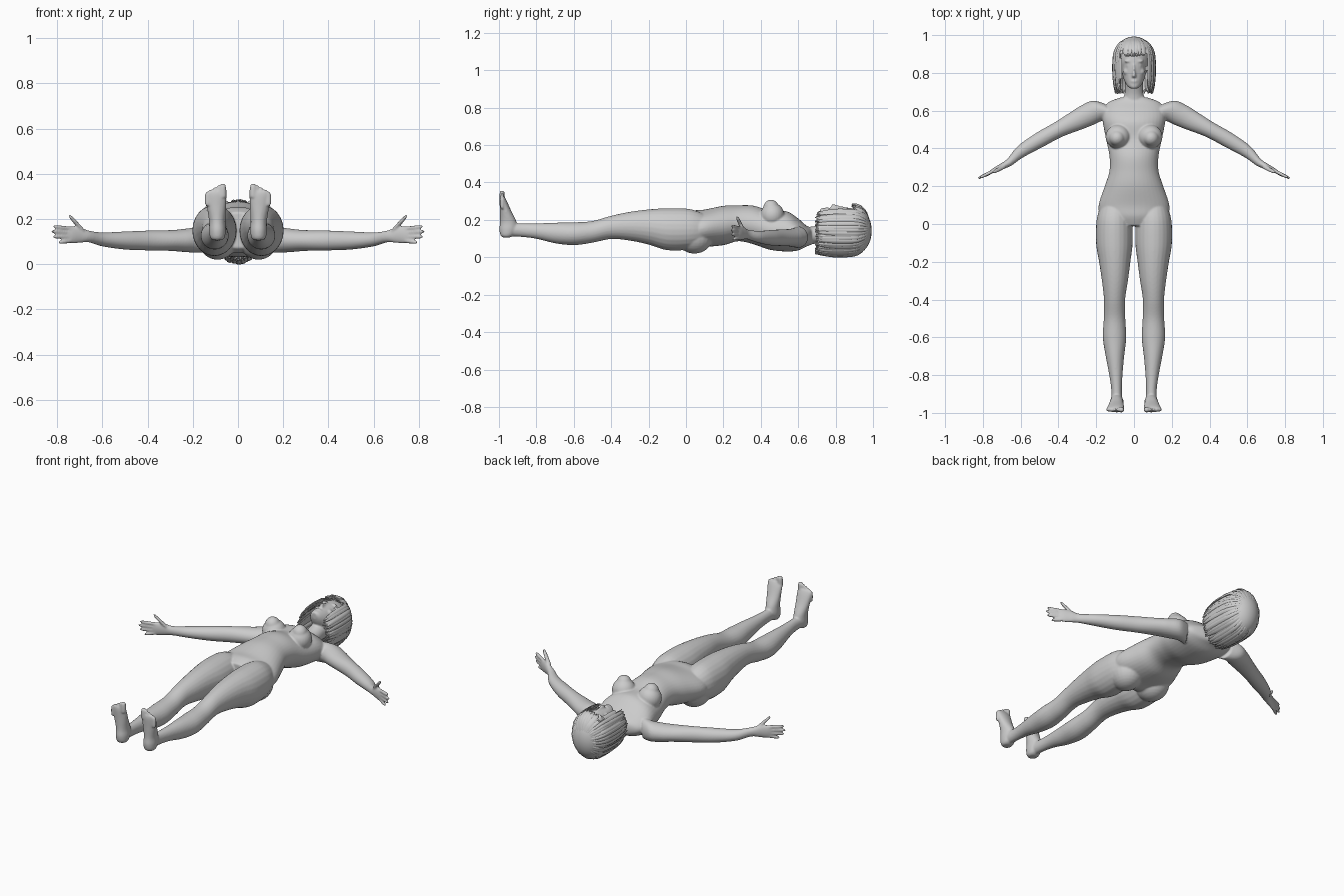
import bpy, bmesh, math, random
from mathutils import Vector, Matrix

random.seed(4)
if "Cube" in bpy.data.objects:
    bpy.data.objects.remove(bpy.data.objects["Cube"], do_unlink=True)

X, Y, Z = Vector((1, 0, 0)), Vector((0, 1, 0)), Vector((0, 0, 1))
ACROSS_ARM = Vector((.48, .88, 0))

grey = bpy.data.materials.new("plain grey")
grey.use_nodes = True
grey.diffuse_color = (.6, .6, .6, 1)
grey.node_tree.nodes["Principled BSDF"].inputs["Base Color"].default_value = (.6, .6, .6, 1)


def spline(rows, steps):
    """Catmull-Rom interpolation through rows of numbers."""
    rows = [Vector(r) for r in rows]
    pts = [rows[0]] + rows + [rows[-1]]
    out = []
    for p, a, b, n in zip(pts, pts[1:], pts[2:], pts[3:]):
        for i in range(steps):
            t = i / steps
            out.append(a + (b - p) * t / 2 + (p * 2 - a * 5 + b * 4 - n) * t * t / 2
                       + (a * 3 - p - b * 3 + n) * t ** 3 / 2)
    return out + [rows[-1]]


def loft(bm, rows, u=X, v=Z, sides=24, steps=5):
    """Closed tube through oval sections: x, y, z, half size along u, along v."""
    rings = []
    for r in spline(rows, steps):
        c = Vector(r[:3])
        rings.append([bm.verts.new(c + u * r[3] * math.cos(k * math.tau / sides)
                                   + v * r[4] * math.sin(k * math.tau / sides))
                      for k in range(sides)])
    for a, b in zip(rings, rings[1:]):
        for k in range(sides):
            j = (k + 1) % sides
            bm.faces.new((a[k], a[j], b[j], b[k]))
    bm.faces.new(rings[0][::-1])
    bm.faces.new(rings[-1])


def ball(bm, centre, size):
    m = Matrix.Translation(centre) @ Matrix.Diagonal((*size, 1))
    bmesh.ops.create_uvsphere(bm, u_segments=24, v_segments=16, radius=1, matrix=m)


def digit(bm, base, tip, r, u, v):
    """Finger or toe with a rounded tip."""
    a, b = Vector(base), Vector(tip)
    rows = [(*a.lerp(b, t), r * k, r * k) for t, k in
            ((0, 1), (.45, 1.05), (.8, .95), (.94, .7), (1, .3))]
    loft(bm, rows, u, v, 12, 4)


def finish(bm, name):
    bmesh.ops.recalc_face_normals(bm, faces=bm.faces)
    mesh = bpy.data.meshes.new(name)
    bm.to_mesh(mesh)
    bm.free()
    ob = bpy.data.objects.new(name, mesh)
    bpy.context.collection.objects.link(ob)
    mesh.materials.append(grey)
    bpy.ops.object.select_all(action='DESELECT')
    ob.select_set(True)
    bpy.context.view_layer.objects.active = ob
    return ob


body = bmesh.new()

# Torso and neck
loft(body, [(0, -.01, .15, .12, .08), (0, .04, .15, .175, .1), (0, .1, .155, .187, .1),
            (0, .2, .17, .155, .105), (0, .28, .182, .13, .096), (0, .36, .173, .13, .103),
            (0, .45, .145, .148, .105), (0, .54, .138, .165, .107), (0, .6, .122, .165, .085),
            (0, .645, .113, .135, .055), (0, .67, .112, .07, .045)], sides=40)
loft(body, [(0, .62, .112, .075, .05), (0, .68, .118, .052, .047),
            (0, .73, .128, .047, .05), (0, .79, .14, .048, .055)])

# Head, jaw, nose and mouth
ball(body, (0, .872, .142), (.088, .108, .122))
loft(body, [(0, .717, .238, .016, .018), (0, .728, .225, .033, .038), (0, .76, .2, .052, .064),
            (0, .8, .184, .063, .081), (0, .85, .172, .068, .094), (0, .9, .165, .066, .094),
            (0, .94, .16, .05, .07)])
loft(body, [(0, .776, .262, .012, .008), (0, .784, .268, .011, .017),
            (0, .81, .266, .007, .012), (0, .845, .26, .007, .01)], sides=16)
ball(body, (0, .757, .26), (.02, .0045, .009))
ball(body, (0, .748, .257), (.017, .005, .009))

for s in (1, -1):
    # Brow, eye and cheek
    ball(body, (s * .027, .862, .25), (.024, .008, .014))
    ball(body, (s * .028, .84, .247), (.014, .0085, .01))
    ball(body, (s * .035, .806, .232), (.022, .02, .02))

    # Chest and seat volumes
    ball(body, (s * .085, .462, .225), (.066, .064, .066))
    ball(body, (s * .09, .455, .262), (.042, .042, .046))
    ball(body, (s * .09, .045, .112), (.088, .1, .092))

    # Leg, hip to ankle
    loft(body, [(s * x, y, z, a, b) for x, y, z, a, b in (
        (.1, .1, .15, .075, .08), (.104, .02, .15, .094, .108), (.104, -.1, .15, .097, .112),
        (.102, -.2, .162, .083, .094), (.101, -.3, .166, .069, .077),
        (.103, -.4, .16, .056, .062), (.103, -.5, .136, .057, .058),
        (.103, -.6, .126, .062, .061), (.101, -.7, .13, .049, .055),
        (.096, -.8, .14, .035, .041), (.092, -.88, .145, .028, .036),
        (.092, -.95, .148, .03, .036))])

    # Foot and toes
    loft(body, [(s * x, y, z, a, b) for x, y, z, a, b in (
        (.091, -.96, .106, .02, .02), (.091, -.956, .118, .032, .036),
        (.091, -.95, .15, .037, .048), (.092, -.95, .19, .036, .044),
        (.095, -.965, .25, .042, .03), (.097, -.977, .3, .046, .02),
        (.098, -.982, .322, .043, .013))], X, Y)
    for i, tip in enumerate((.357, .35, .342, .332, .32)):
        x = .066 + .0175 * i
        r = .0095 if i else .0145
        digit(body, (s * x, -.983, tip - .06), (s * (x + .001), -.983, tip), r, X, Y)

    # Arm, shoulder to palm
    across = Vector((s * ACROSS_ARM.x, ACROSS_ARM.y, 0))
    loft(body, [(s * x, y, z, a, b) for x, y, z, a, b in (
        (.13, .59, .11, .055, .06), (.19, .6, .107, .06, .056), (.25, .575, .105, .06, .05),
        (.3, .55, .105, .055, .046), (.4, .5, .105, .043, .044), (.5, .445, .105, .041, .04),
        (.6, .383, .11, .033, .031), (.66, .327, .123, .021, .026),
        (.7, .305, .129, .016, .035), (.735, .287, .13, .013, .038),
        (.755, .277, .13, .009, .034))], across, Z)

    # Fingers and thumb
    for base, tip_x, tip in ((.157, .818, .167), (.14, .826, .145),
                             (.122, .818, .121), (.104, .795, .096)):
        digit(body, (s * .735, .287, base), (s * tip_x, .53 - tip_x * .35, tip), .009, across, Z)
    digit(body, (s * .685, .305, .148), (s * .748, .272, .216), .0115, across, Z)

# Fuse the volumes into one smooth skin
skin = finish(body, "body")
fuse = skin.modifiers.new("fuse", 'REMESH')
fuse.mode = 'VOXEL'
fuse.voxel_size = .0052
relax = skin.modifiers.new("relax", 'SMOOTH')
relax.factor = .5
relax.iterations = 5
for name in ("fuse", "relax"):
    bpy.ops.object.modifier_apply(modifier=name)
bpy.ops.object.shade_smooth()

# Hair: tapered flat locks from the crown down to a bob, with a short fringe
hair = bmesh.new()
FALL = ((.99, .12), (.965, .62), (.92, .92), (.86, 1), (.79, 1), (.735, .95), (.695, .88))
FRINGE = ((.99, .12), (.97, .58), (.945, .82), (.915, .93), (.89, .95))


def lock(angle, path, scale, width):
    side = Vector((math.cos(angle), 0, math.sin(angle)))
    along = Vector((-math.sin(angle), 0, math.cos(angle)))
    sway = random.uniform(-.09, .09)
    rows = []
    for i, (y, r) in enumerate(path):
        t = i / (len(path) - 1)
        a = angle + sway * t
        w = width * (.35 + .65 * math.sin(math.pi * min(t * 1.3, 1) * .5)) * (1 - .7 * t ** 5)
        rows.append((.108 * scale * r * math.cos(a), y + random.uniform(-.006, .006) * t,
                     .148 + .14 * scale * r * math.sin(a), w, .0035))
    loft(hair, rows, along, side, 6, 3)


for layer, scale in enumerate((.94, .98, 1.03)):
    count = 44
    for k in range(count):
        angle = (k + layer / 3) * math.tau / count
        in_front = abs(angle - math.pi / 2) < math.radians(36)
        lock(angle, FRINGE if in_front else FALL,
             scale + random.uniform(-.012, .012), .0125)

# Scalp cap beneath the locks
ball(hair, (0, .905, .142), (.096, .088, .125))
bmesh.ops.delete(hair, geom=[v for v in hair.verts if v.co.z > .2 and v.co.y < .9
                             and abs(v.co.x) < .07 and v.co.z < .262], context='VERTS')
locks = finish(hair, "hair")
bpy.ops.object.shade_smooth_by_angle(angle=math.radians(40))
